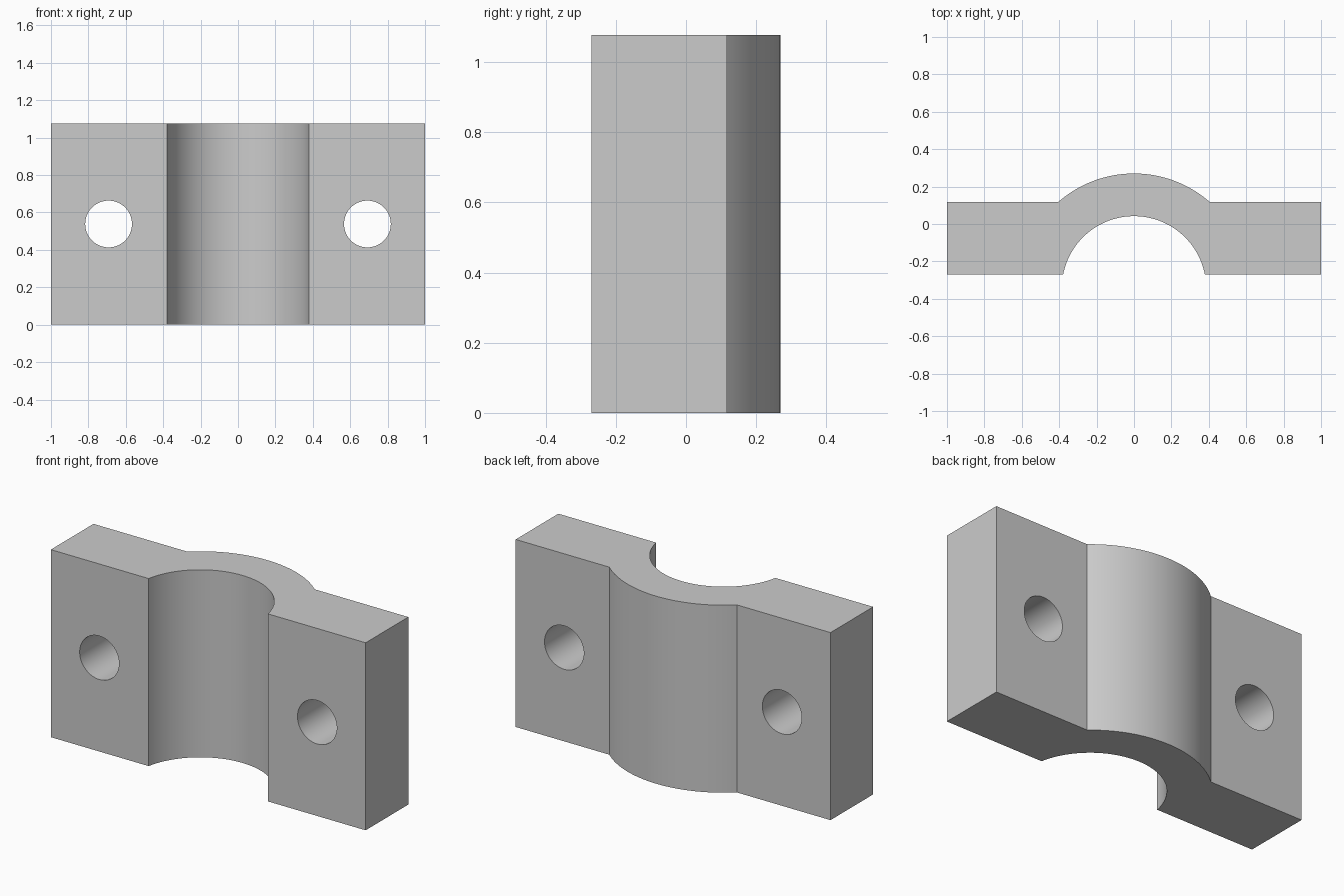
import bpy, bmesh, math

if "Cube" in bpy.data.objects:
    bpy.data.objects.remove(bpy.data.objects["Cube"])

H, Y = 1.077, 0.27          # height, half depth
CY, RI, RO = -0.344, 0.386, 0.614   # shared arc centre, inner and outer radius
SHOULDER = 0.117            # back of the side flanges

grey = bpy.data.materials.new("plain grey")
grey.diffuse_color = (0.6, 0.6, 0.6, 1)
grey.use_nodes = True
grey.node_tree.nodes["Principled BSDF"].inputs["Base Color"].default_value = grey.diffuse_color


def arc(radius, y_end, n):
    """Arc points from right to left, ending at height y_end on both sides."""
    a = math.asin((y_end - CY) / radius)
    return [(radius * math.cos(a + (math.pi - 2 * a) * i / n),
             CY + radius * math.sin(a + (math.pi - 2 * a) * i / n)) for i in range(n + 1)]


# Clamp body: flanges and saddle as one extruded profile
profile = [(1, -Y), (1, SHOULDER)] + arc(RO, SHOULDER, 48) + [(-1, SHOULDER), (-1, -Y)]
profile += arc(RI, -Y, 64)[::-1]
bm = bmesh.new()
face = bm.faces.new([bm.verts.new((x, y, 0)) for x, y in profile])
ext = bmesh.ops.extrude_face_region(bm, geom=[face])
bmesh.ops.translate(bm, vec=(0, 0, H),
                    verts=[v for v in ext["geom"] if isinstance(v, bmesh.types.BMVert)])
bmesh.ops.recalc_face_normals(bm, faces=bm.faces)
mesh = bpy.data.meshes.new("clamp_body")
bm.to_mesh(mesh)
bm.free()
mesh.materials.append(grey)
body = bpy.data.objects.new("clamp_body", mesh)
bpy.context.collection.objects.link(body)

# Bolt holes through both flanges
for side in (-1, 1):
    bpy.ops.mesh.primitive_cylinder_add(vertices=64, radius=0.125, depth=1,
                                        location=(side * 0.692, 0, H / 2),
                                        rotation=(math.pi / 2, 0, 0))
    cutter = bpy.context.object
    cutter.name = "bolt_hole_cutter"
    cutter.data.materials.append(grey)
    mod = body.modifiers.new("bolt_hole", 'BOOLEAN')
    mod.operation, mod.solver, mod.object = 'DIFFERENCE', 'EXACT', cutter
    bpy.ops.object.select_all(action='DESELECT')
    body.select_set(True)
    bpy.context.view_layer.objects.active = body
    bpy.ops.object.modifier_apply(modifier=mod.name)
    bpy.data.objects.remove(cutter)

bpy.ops.object.shade_smooth_by_angle(angle=math.radians(25))
